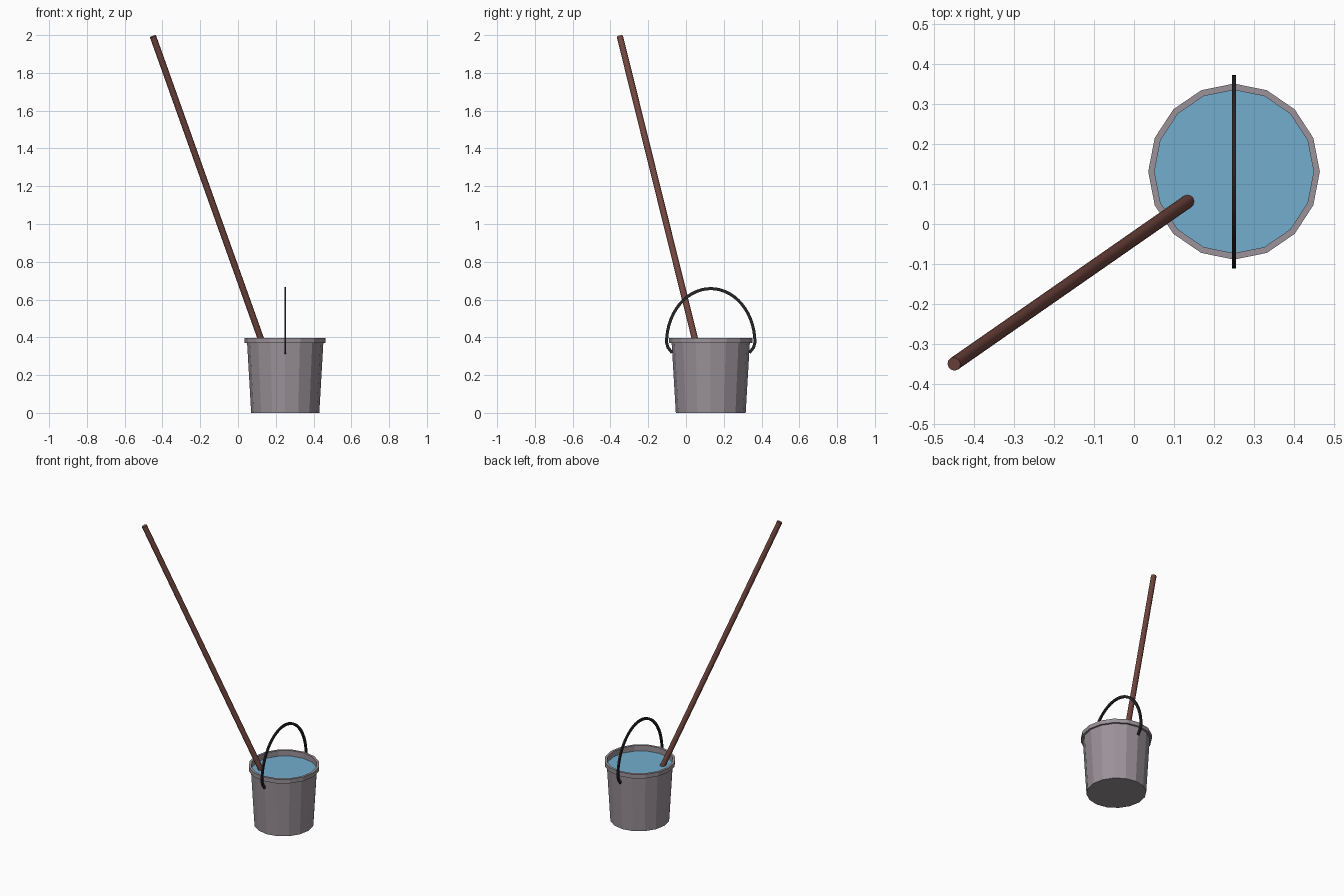
import bpy, bmesh, math
from mathutils import Vector

cube = bpy.data.objects.get("Cube")
if cube:
    bpy.data.objects.remove(cube, do_unlink=True)

CENTER = Vector((0.25, 0.131, 0))
SIDES = 16
SQUASH = 0.975  # bucket is slightly narrower in x


def material(name, rgb):
    m = bpy.data.materials.new(name)
    m.use_nodes = True
    m.diffuse_color = (*rgb, 1)
    m.node_tree.nodes["Principled BSDF"].inputs["Base Color"].default_value = (*rgb, 1)
    return m


def finish(bm, name, mat):
    bmesh.ops.recalc_face_normals(bm, faces=bm.faces)
    mesh = bpy.data.meshes.new(name)
    bm.to_mesh(mesh)
    bm.free()
    mesh.materials.append(mat)
    obj = bpy.data.objects.new(name, mesh)
    bpy.context.collection.objects.link(obj)
    return obj


def smooth(obj, angle):
    bpy.ops.object.select_all(action='DESELECT')
    obj.select_set(True)
    bpy.context.view_layer.objects.active = obj
    bpy.ops.object.shade_smooth_by_angle(angle=math.radians(angle))


def loft(bm, rings):
    """Join closed rings of points with quads and cap both ends."""
    loops = [[bm.verts.new(p) for p in ring] for ring in rings]
    n = len(loops[0])
    for a, b in zip(loops, loops[1:]):
        for i in range(n):
            j = (i + 1) % n
            bm.faces.new((a[i], a[j], b[j], b[i]))
    bm.faces.new(loops[0][::-1])
    bm.faces.new(loops[-1])


def ring(r, z):
    return [CENTER + Vector((SQUASH * r * math.cos(t), r * math.sin(t), z))
            for t in (2 * math.pi * i / SIDES for i in range(SIDES))]


metal = material("bucket grey", (0.33, 0.29, 0.32))
blue = material("water blue", (0.17, 0.42, 0.61))
brown = material("wood brown", (0.17, 0.062, 0.05))
black = material("handle black", (0.018, 0.018, 0.02))

# Bucket: outer wall, lip, inner wall and floor in one profile
profile = [(0.185, 0), (0.207, 0.37), (0.22, 0.37), (0.22, 0.397),
           (0.204, 0.397), (0.204, 0.35), (0.182, 0.02)]
bm = bmesh.new()
loft(bm, [ring(r, z) for r, z in profile])
finish(bm, "bucket", metal)

# Water surface
bm = bmesh.new()
bm.faces.new([bm.verts.new(p) for p in ring(0.204, 0.36)])
finish(bm, "water", blue)

# Carrying handle: flat band arching over the bucket with hooked ends
STEPS = 28
arch = [(0.234 * math.cos(t), 0.372 + 0.286 * math.sin(t))
        for t in (math.pi * i / STEPS for i in range(STEPS + 1))]
path = [(0.204, 0.318), (0.226, 0.345)] + arch + [(-0.226, 0.345), (-0.204, 0.318)]
path = [CENTER + Vector((0, y, z)) for y, z in path]
across = Vector((0.005, 0, 0))
rings = []
for i, p in enumerate(path):
    along = (path[min(i + 1, len(path) - 1)] - path[max(i - 1, 0)]).normalized()
    out = along.cross(Vector((1, 0, 0))) * 0.008
    rings.append([p + across + out, p - across + out, p - across - out, p + across - out])
bm = bmesh.new()
loft(bm, rings)
smooth(finish(bm, "carrying_handle", black), 40)

# Wooden pole leaning out of the bucket
top = Vector((-0.45, -0.35, 1.993))
foot = Vector((0.25, 0.137, 0.03))
axis = top - foot
bm = bmesh.new()
bmesh.ops.create_cone(bm, cap_ends=True, segments=12, radius1=0.017,
                      radius2=0.017, depth=axis.length)
pole = finish(bm, "pole", brown)
pole.rotation_euler = axis.to_track_quat('Z', 'Y').to_euler()
pole.location = (top + foot) / 2
smooth(pole, 40)
